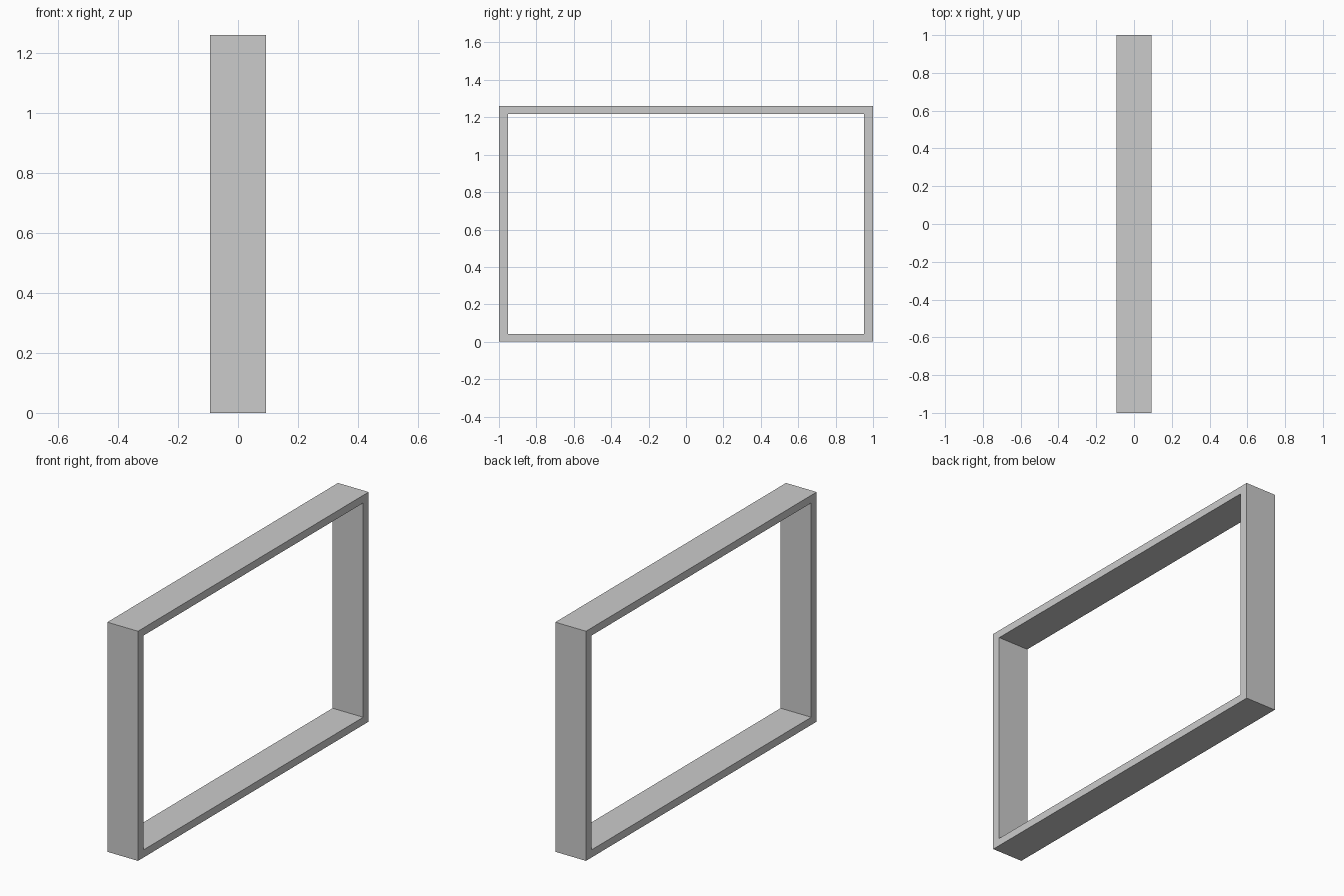
import bpy, bmesh

if "Cube" in bpy.data.objects:
    bpy.data.objects.remove(bpy.data.objects["Cube"])

DEPTH, HEIGHT = 0.186, 1.26   # x depth, z height
SIDE, RAIL = 0.047, 0.042     # thickness of posts and of rails


def ring(bm, x, half_y, z0, z1):
    return [bm.verts.new((x, y, z)) for y, z in
            ((-half_y, z0), (half_y, z0), (half_y, z1), (-half_y, z1))]


bm = bmesh.new()
# Outer and inner rectangles on both open faces
loops = [ring(bm, -DEPTH / 2, 1, 0, HEIGHT),
         ring(bm, DEPTH / 2, 1, 0, HEIGHT),
         ring(bm, DEPTH / 2, 1 - SIDE, RAIL, HEIGHT - RAIL),
         ring(bm, -DEPTH / 2, 1 - SIDE, RAIL, HEIGHT - RAIL)]

# Bridge them into a closed rectangular tube
for k in range(4):
    a, b = loops[k], loops[(k + 1) % 4]
    for i in range(4):
        j = (i + 1) % 4
        bm.faces.new((a[i], a[j], b[j], b[i]))
bmesh.ops.recalc_face_normals(bm, faces=bm.faces)

mesh = bpy.data.meshes.new("rectangular_frame")
bm.to_mesh(mesh)
bm.free()
bpy.context.collection.objects.link(bpy.data.objects.new("rectangular_frame", mesh))
